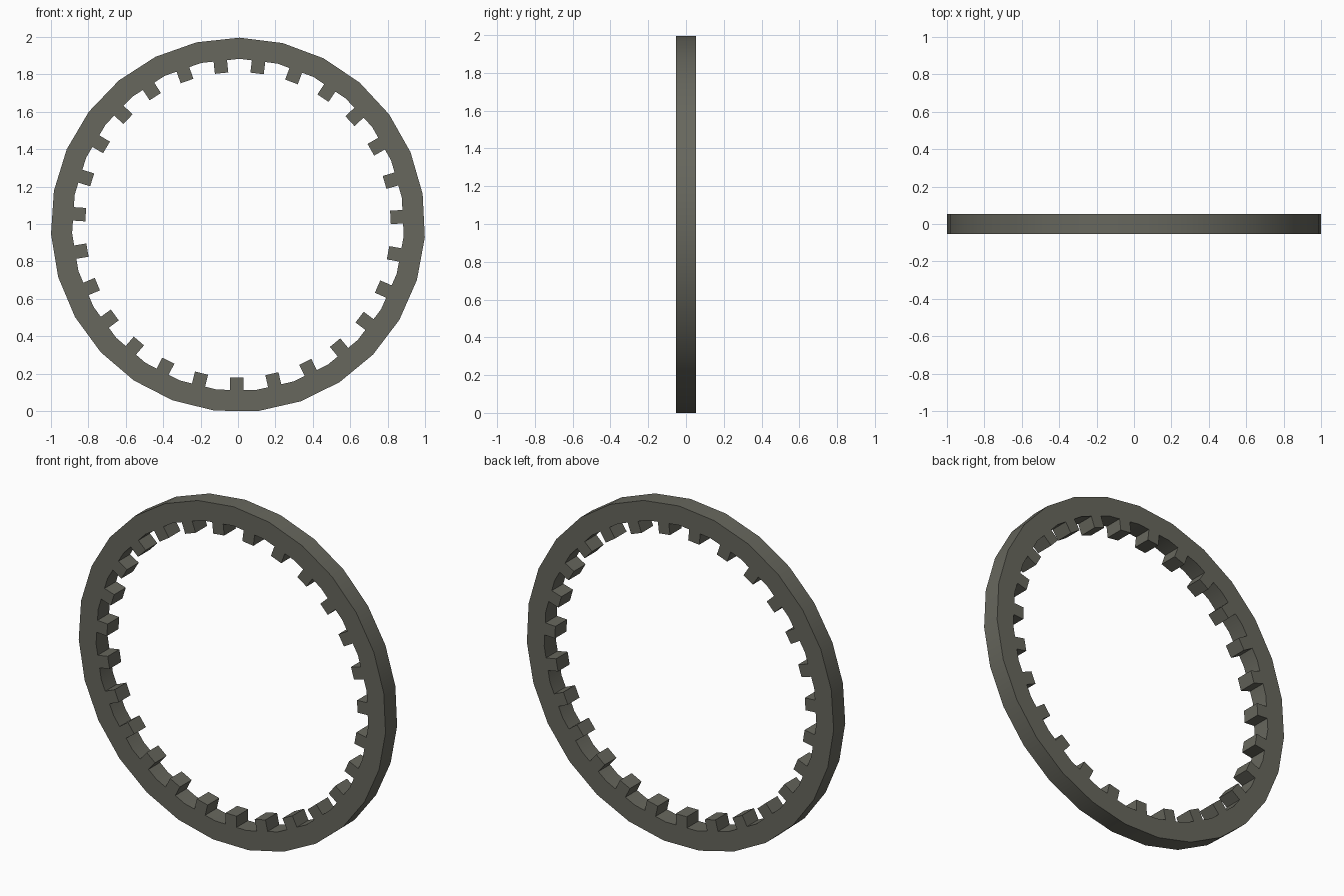
import bpy, bmesh, math

if "Cube" in bpy.data.objects:
    bpy.data.objects.remove(bpy.data.objects["Cube"])

N = 27                 # rim sides and teeth
R_OUT, R_IN = 1.001, 0.888
R_TIP = 0.816          # flat tip of each tooth, measured from the axis
HALF_W = 0.036         # half tooth width
HALF_D = 0.054         # half thickness in y
STEP = 2 * math.pi / N
TURN = math.radians(0.5)
APOTHEM = R_IN * math.cos(STEP / 2)

mat = bpy.data.materials.new("dark grey metal")
mat.diffuse_color = (0.135, 0.135, 0.11, 1)
mat.use_nodes = True
mat.node_tree.nodes["Principled BSDF"].inputs["Base Color"].default_value = mat.diffuse_color


def polar(radius, side, angle):
    """Point at a radius along the angle (clockwise from top) and an offset across it."""
    s, c = math.sin(angle), math.cos(angle)
    return (radius * s + side * c, radius * c - side * s)


# Outer corners, and the toothed inner outline: corner, root, tip, tip, root
outer, inner = [], []
for i in range(N):
    a = TURN + i * STEP
    mid = a + STEP / 2
    outer.append(polar(R_OUT, 0, a))
    inner.append([polar(R_IN, 0, a),
                  polar(APOTHEM, -HALF_W, mid), polar(R_TIP, -HALF_W, mid),
                  polar(R_TIP, HALF_W, mid), polar(APOTHEM, HALF_W, mid)])
lift = -min(p[1] for p in outer)

bm = bmesh.new()


def layer(y):
    add = lambda p: bm.verts.new((p[0], y, p[1] + lift))
    return [add(p) for p in outer], [[add(p) for p in group] for group in inner]


fo, fi = layer(-HALF_D)
bo, bi = layer(HALF_D)
for i in range(N):
    j = (i + 1) % N
    # Front and back faces: rim section and tooth
    for o, n in ((fo, fi), (bo, bi)):
        g = n[i]
        bm.faces.new((o[i], o[j], n[j][0], g[4], g[1], g[0]))
        bm.faces.new((g[1], g[4], g[3], g[2]))
    # Outer rim wall
    bm.faces.new((fo[i], fo[j], bo[j], bo[i]))
    # Inner wall following the tooth
    f, b = fi[i] + [fi[j][0]], bi[i] + [bi[j][0]]
    for k in range(5):
        bm.faces.new((f[k], f[k + 1], b[k + 1], b[k]))
bmesh.ops.recalc_face_normals(bm, faces=bm.faces)

mesh = bpy.data.meshes.new("toothed_ring")
bm.to_mesh(mesh)
bm.free()
mesh.materials.append(mat)
ring = bpy.data.objects.new("toothed_ring", mesh)
bpy.context.collection.objects.link(ring)

# Soft rim, sharp teeth and edges
bpy.context.view_layer.objects.active = ring
ring.select_set(True)
bpy.ops.object.shade_smooth_by_angle(angle=math.radians(30))
